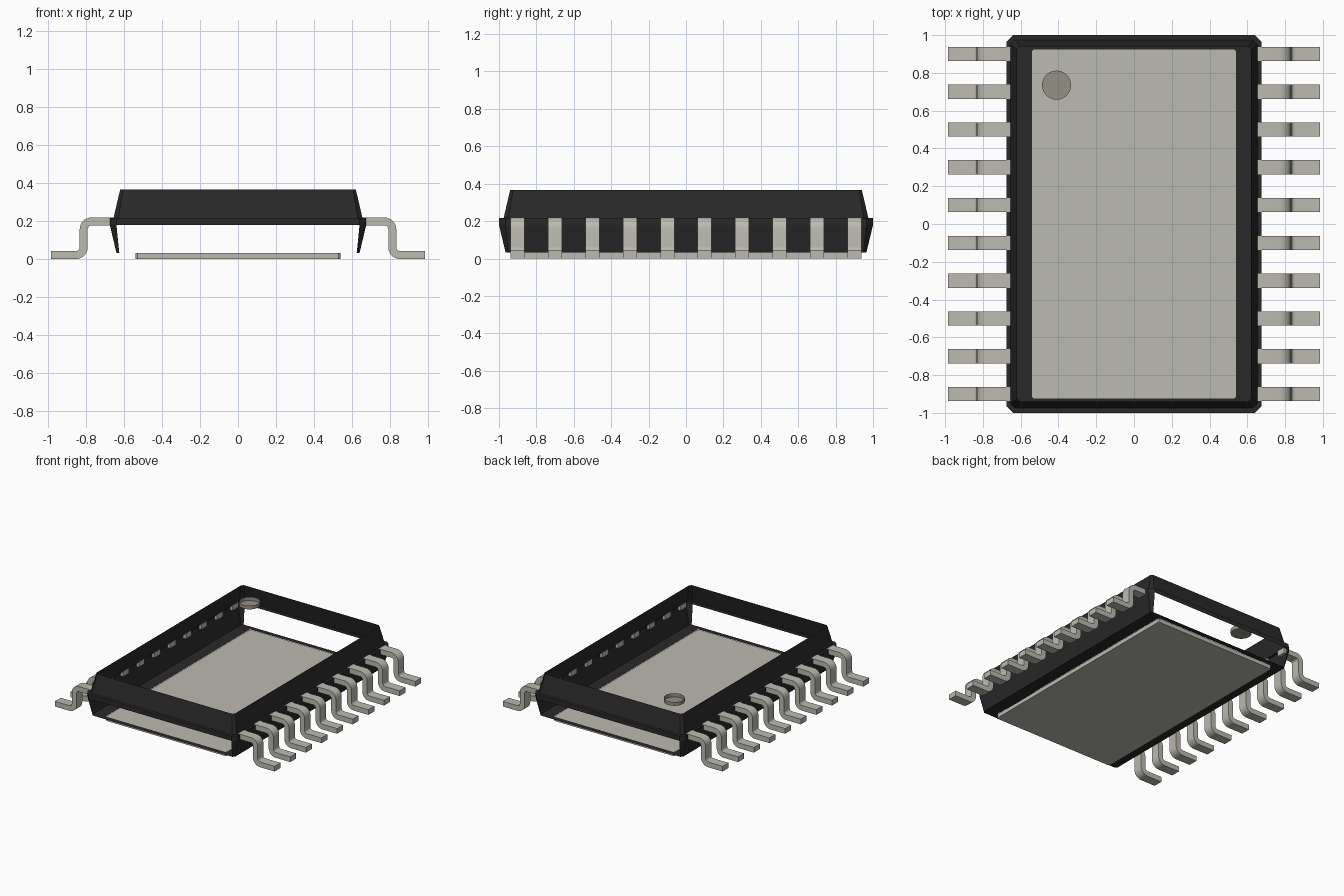
import bpy
import bmesh
from math import sin, cos, pi, radians

if "Cube" in bpy.data.objects:
    bpy.data.objects.remove(bpy.data.objects["Cube"], do_unlink=True)


def material(name, rgb):
    m = bpy.data.materials.new(name)
    m.use_nodes = True
    m.diffuse_color = (*rgb, 1)
    m.node_tree.nodes["Principled BSDF"].inputs["Base Color"].default_value = (*rgb, 1)
    return m


black = material("black plastic", (0.022, 0.022, 0.022))
metal = material("tinned metal", (0.50, 0.49, 0.44))
taupe = material("marker taupe", (0.30, 0.28, 0.235))


def make_object(name, bm, mat, smooth=False):
    mesh = bpy.data.meshes.new(name)
    bm.to_mesh(mesh)
    bm.free()
    mesh.materials.append(mat)
    ob = bpy.data.objects.new(name, mesh)
    bpy.context.collection.objects.link(ob)
    if smooth:
        bpy.ops.object.select_all(action="DESELECT")
        ob.select_set(True)
        bpy.context.view_layer.objects.active = ob
        bpy.ops.object.shade_smooth_by_angle(angle=radians(35))
    return ob


def ring(bm, hx, hy, cut, z):
    """Rectangle with cut corners, counter-clockwise from the front edge."""
    pts = [(-hx + cut, -hy), (hx - cut, -hy), (hx, -hy + cut), (hx, hy - cut),
           (hx - cut, hy), (-hx + cut, hy), (-hx, hy - cut), (-hx, -hy + cut)]
    return [bm.verts.new((x, y, z)) for x, y in pts]


def bridge(bm, low, high, skip=()):
    n = len(low)
    for i in range(n):
        if i not in skip:
            j = (i + 1) % n
            bm.faces.new((low[i], low[j], high[j], high[i]))


# Open shell: floor rim, lower walls without ends, band, ledge, upper walls
bm = bmesh.new()
levels = [ring(bm, 0.54, 0.925, 0.01, 0.033),
          ring(bm, 0.64, 0.965, 0.015, 0.033),
          ring(bm, 0.675, 1.0, 0.035, 0.18),
          ring(bm, 0.675, 1.0, 0.035, 0.217),
          ring(bm, 0.655, 0.975, 0.025, 0.217),
          ring(bm, 0.62, 0.94, 0.015, 0.367)]
for k in range(len(levels) - 1):
    bridge(bm, levels[k], levels[k + 1], skip=(0, 4) if k == 1 else ())
make_object("body_shell", bm, black)

# Thermal pad under the body
bm = bmesh.new()
low = ring(bm, 0.54, 0.925, 0.01, 0)
high = ring(bm, 0.54, 0.925, 0.01, 0.031)
bridge(bm, low, high)
bm.faces.new(low[::-1])
bm.faces.new(high)
make_object("thermal_pad", bm, metal)

# First pin marker: shallow open cup
bm = bmesh.new()
bmesh.ops.create_circle(bm, cap_ends=True, radius=0.077, segments=32)
rim = [e for e in bm.edges]
up = bmesh.ops.extrude_edge_only(bm, edges=rim)["geom"]
bmesh.ops.translate(bm, vec=(0, 0, 0.03),
                    verts=[v for v in up if isinstance(v, bmesh.types.BMVert)])
bmesh.ops.translate(bm, vec=(-0.41, 0.735, 0.337), verts=bm.verts)
make_object("pin_marker", bm, taupe, smooth=True)

# Gull-wing leads: centre line offset to both sides, then given a width
THICK, BEND, STEPS = 0.042, 0.041, 6
TOP, FOOT, POST = 0.219 - THICK / 2, THICK / 2, 0.812


def lead_path():
    """Points of the centre line with their normals (x, z, nx, nz)."""
    path = [(0.652, TOP, 0, 1)]
    for i in range(STEPS + 1):
        a = pi / 2 * (1 - i / STEPS)
        path.append((POST - BEND + BEND * cos(a), TOP - BEND + BEND * sin(a), cos(a), sin(a)))
    for i in range(STEPS + 1):
        a = pi + pi / 2 * i / STEPS
        path.append((POST + BEND + BEND * cos(a), FOOT + BEND + BEND * sin(a), -cos(a), -sin(a)))
    return path + [(0.985, FOOT, 0, 1)]


def add_lead(bm, side, y, width=0.075):
    sections = []
    for x, z, nx, nz in lead_path():
        sections.append([bm.verts.new((side * (x + s * nx * THICK / 2), y + w * width / 2,
                                       z + s * nz * THICK / 2))
                         for s, w in ((1, -1), (1, 1), (-1, 1), (-1, -1))])
    for a, b in zip(sections, sections[1:]):
        bridge(bm, a, b)
    bm.faces.new(sections[0])
    bm.faces.new(sections[-1])


for name, side in (("left_leads", 1), ("right_leads", -1)):
    bm = bmesh.new()
    for i in range(10):
        add_lead(bm, side, -0.9 + 0.2 * i)
    bmesh.ops.recalc_face_normals(bm, faces=bm.faces)
    make_object(name, bm, metal, smooth=True)
